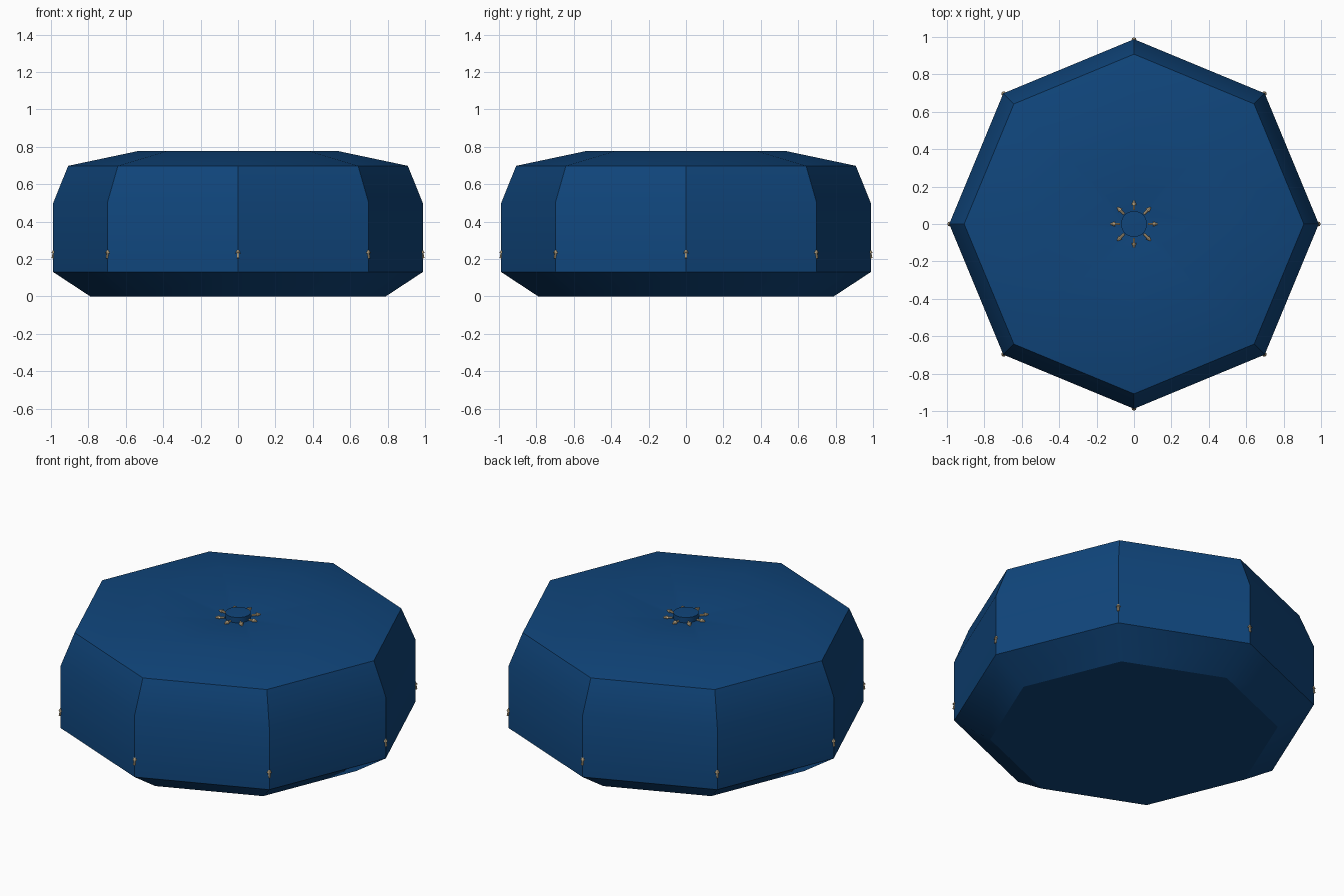
import bpy, bmesh
from math import pi, sin, cos, radians
from mathutils import Matrix, Vector

cube = bpy.data.objects.get("Cube")
if cube:
    bpy.data.objects.remove(cube, do_unlink=True)


def material(name, rgb):
    mat = bpy.data.materials.new(name)
    mat.use_nodes = True
    mat.diffuse_color = (*rgb, 1)
    mat.node_tree.nodes["Principled BSDF"].inputs["Base Color"].default_value = (*rgb, 1)
    return mat


BLUE = material("navy blue", (0.005, 0.06, 0.20))
TAN = material("pale tan", (0.65, 0.50, 0.30))


def turned(name, profile, sides, mat, matrix=None):
    """Stack rings of (radius, height) into a closed solid."""
    bm = bmesh.new()
    rings = []
    for r, z in profile:
        if r == 0:
            rings.append([bm.verts.new((0, 0, z))] * sides)
        else:
            rings.append([bm.verts.new((r * cos(2 * pi * i / sides),
                                        r * sin(2 * pi * i / sides), z))
                          for i in range(sides)])
    for a, b in zip(rings, rings[1:]):
        for i in range(sides):
            j = (i + 1) % sides
            bm.faces.new(list(dict.fromkeys((a[i], a[j], b[j], b[i]))))
    for ring in (rings[0], rings[-1]):
        if ring[0] != ring[1]:
            bm.faces.new(ring)
    bmesh.ops.recalc_face_normals(bm, faces=bm.faces)
    mesh = bpy.data.meshes.new(name)
    bm.to_mesh(mesh)
    bm.free()
    mesh.materials.append(mat)
    obj = bpy.data.objects.new(name, mesh)
    bpy.context.collection.objects.link(obj)
    if matrix is not None:
        obj.matrix_world = matrix
    bpy.ops.object.select_all(action="DESELECT")
    obj.select_set(True)
    bpy.context.view_layer.objects.active = obj
    bpy.ops.object.shade_smooth_by_angle(angle=radians(30))
    return obj


# Octagonal cushion body, sinking gently towards the middle of the top
turned("cushion_body", [(0.79, 0), (0.988, 0.13), (0.988, 0.5), (0.908, 0.698),
                        (0.53, 0.778), (0.06, 0.714), (0, 0.712)], 8, BLUE)

# Centre button
turned("centre_button", [(0.07, 0.705), (0.07, 0.748), (0, 0.75)], 16, BLUE)

# Small arrow pins round the button and on each lower corner
PIN = [(0.006, -0.025), (0.006, 0.003), (0.013, 0.003), (0.004, 0.025)]


def pin(name, angle, radius, height, tilt):
    place = (Matrix.Rotation(angle, 4, "Z")
             @ Matrix.Translation(Vector((radius, 0, height)))
             @ Matrix.Rotation(tilt, 4, "Y"))
    turned(name, PIN, 8, TAN, place)


for k in range(8):
    angle = k * pi / 4
    pin(f"button_pin_{k + 1}", angle, 0.1, 0.725, radians(86))
    pin(f"corner_pin_{k + 1}", angle, 0.986, 0.228, radians(-12))
